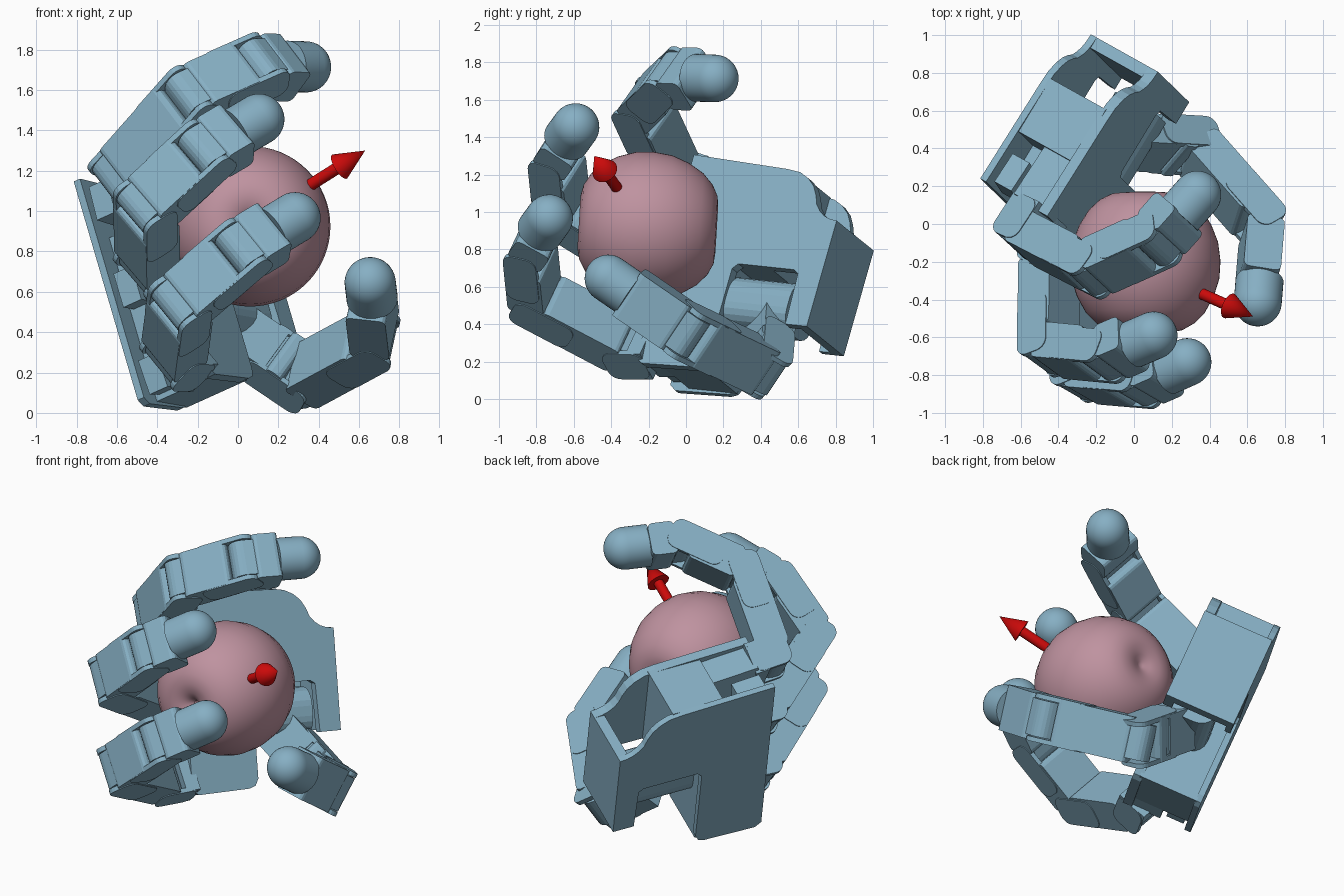
import bpy, bmesh
from math import sin, cos, pi, radians
from mathutils import Matrix, Vector

if "Cube" in bpy.data.objects:
    bpy.data.objects.remove(bpy.data.objects["Cube"])

V = Vector


def material(name, rgb):
    m = bpy.data.materials.new(name)
    m.diffuse_color = (*rgb, 1)
    m.use_nodes = True
    m.node_tree.nodes["Principled BSDF"].inputs["Base Color"].default_value = m.diffuse_color
    return m


BLUE = material("blue_grey", (0.24, 0.43, 0.55))
PINK = material("pink", (0.52, 0.29, 0.35))
RED = material("red", (0.6, 0.003, 0.003))


def finish(bm, name, mat, smooth=False):
    bmesh.ops.recalc_face_normals(bm, faces=bm.faces)
    me = bpy.data.meshes.new(name)
    bm.to_mesh(me)
    bm.free()
    ob = bpy.data.objects.new(name, me)
    bpy.context.collection.objects.link(ob)
    me.materials.append(mat)
    if smooth:
        bpy.context.view_layer.objects.active = ob
        ob.select_set(True)
        bpy.ops.object.shade_smooth_by_angle(angle=radians(35))
        ob.select_set(False)
    return ob


def prism(name, pts, a, b, M, axis="y"):
    """Extrude a 2D outline from a to b along the local x or y axis."""
    bm = bmesh.new()
    put = (lambda p, t: V((t, p[0], p[1]))) if axis == "x" else (lambda p, t: V((p[0], t, p[1])))
    lo = [bm.verts.new(M @ put(p, a)) for p in pts]
    hi = [bm.verts.new(M @ put(p, b)) for p in pts]
    bm.faces.new(lo)
    bm.faces.new(hi)
    for i in range(len(pts)):
        j = (i + 1) % len(pts)
        bm.faces.new((lo[i], lo[j], hi[j], hi[i]))
    return finish(bm, name, BLUE)


def rounded(x0, x1, z0, z1, r, n=5):
    """Rounded rectangle outline."""
    out = []
    for k, (cx, cz) in enumerate([(x1 - r, z1 - r), (x0 + r, z1 - r), (x0 + r, z0 + r), (x1 - r, z0 + r)]):
        for i in range(n + 1):
            t = (k + i / n) * pi / 2
            out.append((cx + r * cos(t), cz + r * sin(t)))
    return out


def box(name, x, y, z, M):
    return prism(name, [(x[0], z[0]), (x[1], z[0]), (x[1], z[1]), (x[0], z[1])], y[0], y[1], M)


def lathe(name, prof, M, mat, n=40):
    """Revolve (radius, height) points about the local z axis."""
    bm = bmesh.new()
    vs = [bm.verts.new((r, 0, z)) for r, z in prof]
    es = [bm.edges.new(e) for e in zip(vs, vs[1:])]
    bmesh.ops.spin(bm, geom=vs + es, cent=(0, 0, 0), axis=(0, 0, 1), angle=2 * pi, steps=n)
    bmesh.ops.remove_doubles(bm, verts=bm.verts, dist=1e-4)
    bm.transform(M)
    return finish(bm, name, mat, True)


def frame(origin, z, y):
    z = V(z).normalized()
    y = (V(y) - z * z.dot(V(y))).normalized()
    M = Matrix((y.cross(z), y, z)).transposed().to_4x4()
    M.translation = V(origin)
    return M


# finger segments: hub, hollow-ended body with side cheeks, or rounded tip
def hub(name, M, z1=0.13):
    prism(name + "_hub", rounded(-0.08, 0.09, -0.085, z1, 0.07), -0.11, 0.11, M)


def link(name, L, M):
    hub(name, M)
    prism(name + "_body", rounded(-0.09, 0.115, 0.03, L - 0.08, 0.03, 3), -0.138, 0.138, M)
    for s in (-1, 1):
        prism(name + "_cheek", rounded(-0.088, 0.1, L - 0.28, L + 0.075, 0.06), s * 0.115, s * 0.143, M)


def tip(name, L, M):
    hub(name, M)
    prism(name + "_body", rounded(-0.09, 0.11, 0.04, L - 0.13, 0.03, 3), -0.138, 0.138, M)
    arc = [(0.127 * cos(i * pi / 20), L + 0.127 * sin(i * pi / 20)) for i in range(10)]
    lathe(name + "_pad", [(0, L - 0.14), (0.127, L - 0.14)] + arc + [(0, L + 0.127)], M, BLUE)


# palm frame: local x out of the palm, y across the fingers, z along the fingers
P = frame((-0.392, -0.063, 0.703), (-0.515, -0.848, 0.09), (-0.28, 0.25, 0.93))
outline = [(0.605, 0), (0.58, -0.6), (0.57, -0.68), (0.54, -0.74), (0.5, -0.785), (0.45, -0.815), (0.4, -0.835),
           (0.365, -0.865), (0.34, -0.9), (0.325, -0.94), (0.32, -0.985), (-0.29, -0.985), (-0.29, -0.85),
           (0, -0.84), (0.02, -0.81), (0.02, -0.46), (-0.01, -0.43), (-0.53, -0.43), (-0.57, -0.41),
           (-0.585, -0.37), (-0.595, -0.04), (-0.565, 0)]
prism("palm_front_plate", outline, 0.06, 0.119, P, "x")
prism("palm_back_plate", outline, -0.318, -0.28, P, "x")
box("palm_core_upper", (-0.29, 0.08), (0.02, 0.58), (-0.65, -0.32), P)
box("palm_core_lower", (-0.29, 0.08), (-0.575, 0.3), (-0.42, -0.12), P)
box("wrist_flange", (-0.318, 0.119), (-0.29, 0.32), (-0.985, -0.92), P)
prism("thumb_motor", rounded(-0.2, 0.1, -0.3, -0.02, 0.11), -0.82, -0.42,
      P @ Matrix(((1, 0, 0, 0), (0, 0, 1, 0), (0, 1, 0, 0), (0, 0, 0, 1))))

# three fingers: offset, splay, spread, absolute curl angles
for name, y, splay, spread, curl in [("upper_finger", 0.465, -5, 23.4, (87, 135, 168)),
                                     ("middle_finger", 0.0, 0, 25, (39, 105, 132)),
                                     ("lower_finger", -0.465, 5, 21.7, (42, 108, 134))]:
    B = P @ Matrix.Translation((0.01, y, -0.03)) @ Matrix.Rotation(radians(splay), 4, "X")
    # motor mount and wiring block in the palm
    box(name + "_mount", (-0.13, 0.06), (-0.115, 0.115), (-0.33, 0.02), B)
    box(name + "_connector", (-0.27, -0.16), (-0.09, 0.09), (-0.17, 0.01), B)
    M = B @ Matrix.Rotation(radians(spread), 4, "Z")
    box(name + "_base", (-0.1, 0.1), (-0.138, 0.138), (0, 0.09), M)
    for s in (-1, 1):
        prism(name + "_base_cheek", rounded(-0.095, 0.1, 0, 0.25, 0.06), s * 0.115, s * 0.143, M)
    M = M @ Matrix.Translation((0, 0, 0.175))
    last = 0
    for i, (a, L) in enumerate(zip(curl, (0.57, 0.411, 0.33))):
        M = M @ Matrix.Rotation(radians(a - last), 4, "Y")
        last = a
        (tip if i == 2 else link)(f"{name}_{i + 1}", L, M)
        M = M @ Matrix.Translation((0, 0, L))

# thumb, placed through its joint positions
j = [V(p) for p in [(0.15, 0.43, 0.275), (0.32, 0.42, 0.16), (0.69, 0.0, 0.36), (0.655, -0.415, 0.645)]]
hinge = (j[2] - j[1]).cross(j[3] - j[2])
T0 = frame(j[0], j[1] - j[0], hinge)
box("thumb_base", (-0.09, 0.1), (-0.135, 0.135), (-0.2, 0.02), T0)
link("thumb_1", (j[1] - j[0]).length, T0)
link("thumb_2", (j[2] - j[1]).length, frame(j[1], j[2] - j[1], hinge))
tip("thumb_3", (j[3] - j[2]).length, frame(j[2], j[3] - j[2], hinge))

# apple with a shallow dimple at each end
prof = [(0, 0.305), (0.015, 0.308), (0.04, 0.335), (0.08, 0.358), (0.14, 0.368), (0.2, 0.355), (0.26, 0.32),
        (0.315, 0.265), (0.362, 0.18), (0.392, 0.085), (0.398, -0.01), (0.385, -0.11), (0.35, -0.2),
        (0.3, -0.28), (0.24, -0.335), (0.18, -0.364), (0.12, -0.37), (0.06, -0.355), (0.02, -0.335), (0, -0.33)]
lathe("apple", prof, frame((0.06, -0.205, 0.925), (0, -1, 0.06), (1, 0, 0)), PINK, 64)

# arrow pointing out of the apple
start, end = V((0.36, -0.37, 1.13)), V((0.63, -0.49, 1.30))
L = (end - start).length
lathe("arrow", [(0, 0), (0.03, 0), (0.03, L - 0.16), (0.07, L - 0.16), (0, L)],
      frame(start, end - start, (0, 0, 1)), RED, 24)
